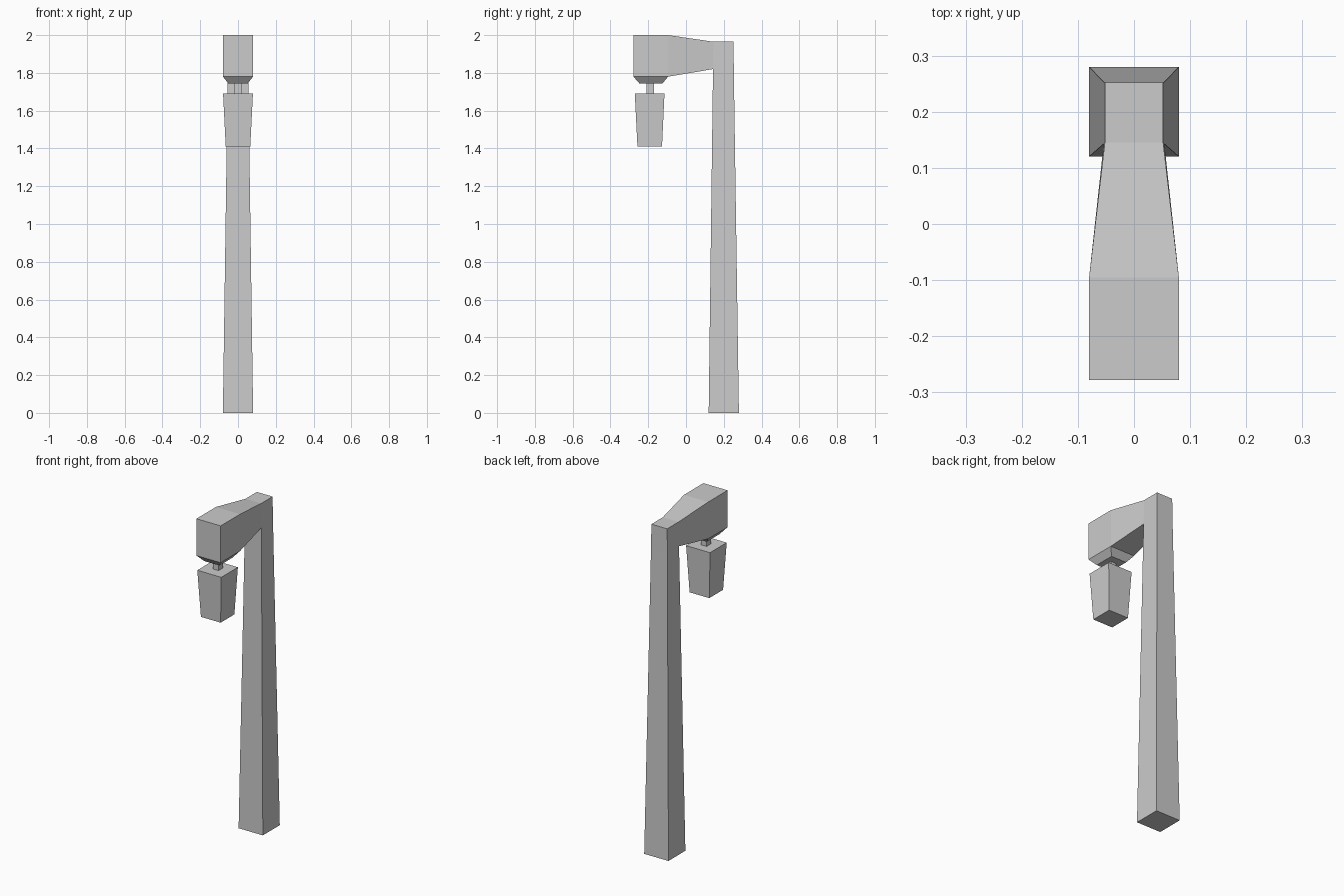
import bpy, bmesh

if "Cube" in bpy.data.objects:
    bpy.data.objects.remove(bpy.data.objects["Cube"])


def loft(bm, rings):
    """Skin rectangular rings (half width x, y min, y max, z); returns side faces per level."""
    loops = [[bm.verts.new(p) for p in ((-w, y0, z), (w, y0, z), (w, y1, z), (-w, y1, z))]
             for w, y0, y1, z in rings]
    bm.faces.new(loops[0])
    bm.faces.new(loops[-1])
    return [[bm.faces.new((a[i], a[(i + 1) % 4], b[(i + 1) % 4], b[i])) for i in range(4)]
            for a, b in zip(loops, loops[1:])]


def pull(bm, face, w, low, high):
    """Extrude a face and place its end: half width, (y, z) of lower and upper edge."""
    face = bmesh.ops.extrude_discrete_faces(bm, faces=[face])["faces"][0]
    mid = face.calc_center_median().z
    for v in face.verts:
        y, z = high if v.co.z > mid else low
        v.co = (w if v.co.x > 0 else -w, y, z)
    return face


def finish(bm, name):
    bmesh.ops.recalc_face_normals(bm, faces=bm.faces[:])
    mesh = bpy.data.meshes.new(name)
    bm.to_mesh(mesh)
    bm.free()
    bpy.context.collection.objects.link(bpy.data.objects.new(name, mesh))


# Tapered post with the arm drawn out of its upper front face
bm = bmesh.new()
sides = loft(bm, [(0.08, 0.12, 0.28, 0), (0.054, 0.143, 0.253, 1.82), (0.052, 0.145, 0.252, 1.965)])
arm = pull(bm, sides[1][0], 0.08, (-0.095, 1.78), (-0.095, 2.0))
pull(bm, arm, 0.08, (-0.278, 1.78), (-0.278, 2.0))

# Bevelled underside of the arm head
bm.normal_update()
under = min(bm.faces, key=lambda f: abs(f.calc_center_median().z - 1.78)
            + abs(f.calc_center_median().y + 0.187))
under = bmesh.ops.extrude_discrete_faces(bm, faces=[under])["faces"][0]
for v in under.verts:
    v.co = (0.05 if v.co.x > 0 else -0.05, -0.125 if v.co.y > -0.187 else -0.246, 1.743)
finish(bm, "post_and_arm")

# Hanger peg and lantern box
for name, rings in {
    "lantern_hanger": [(0.018, -0.209, -0.169, 1.68), (0.018, -0.209, -0.169, 1.75)],
    "lantern": [(0.065, -0.257, -0.127, 1.41), (0.079, -0.271, -0.114, 1.69)],
}.items():
    bm = bmesh.new()
    loft(bm, rings)
    finish(bm, name)
